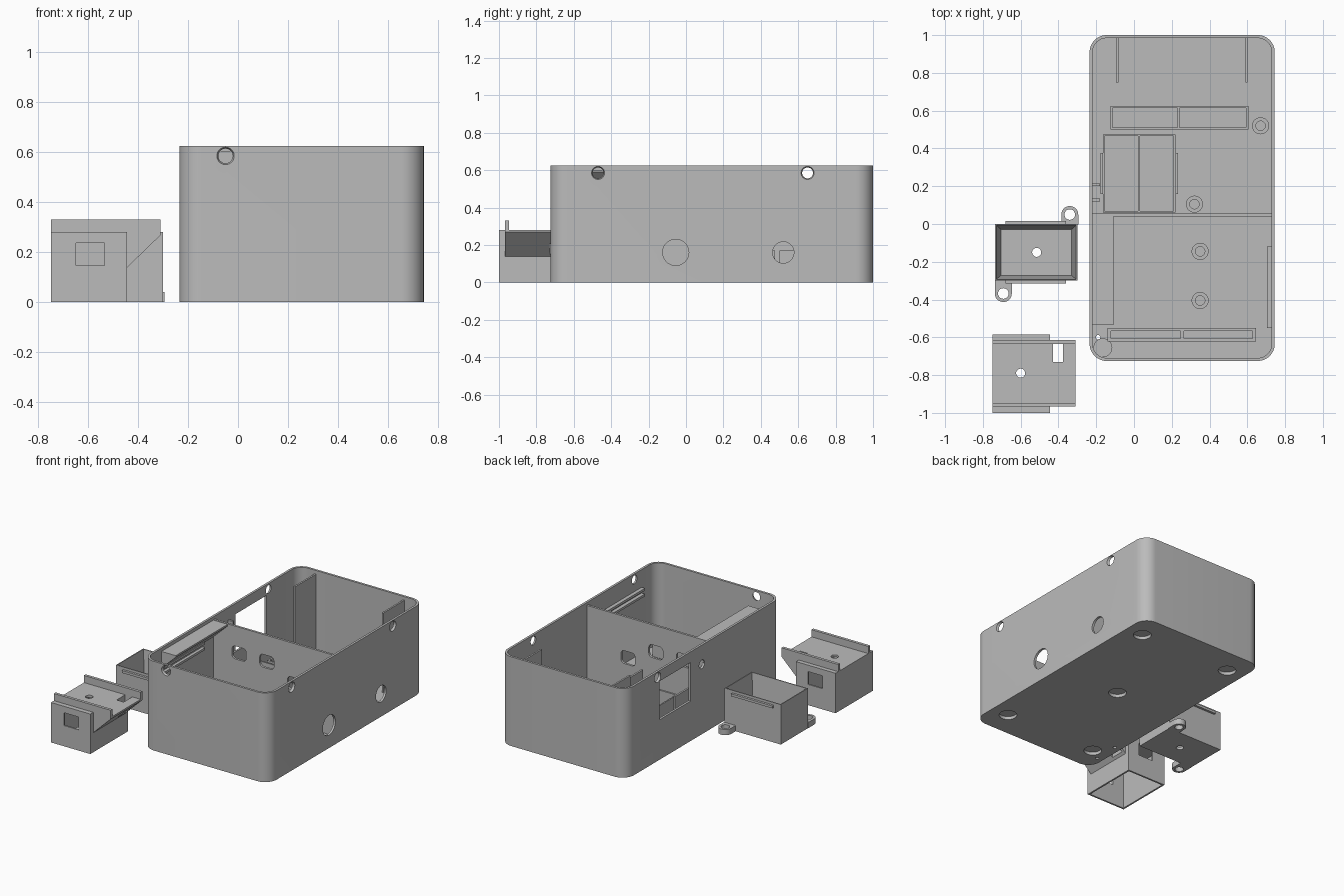
import bpy, bmesh, math

if "Cube" in bpy.data.objects:
    bpy.data.objects.remove(bpy.data.objects["Cube"])

grey = bpy.data.materials.new("plain grey")
grey.diffuse_color = (0.5, 0.5, 0.5, 1)
grey.use_nodes = True
grey.node_tree.nodes["Principled BSDF"].inputs["Base Color"].default_value = grey.diffuse_color


def prism(name, pts, axis, lo, hi, pts2=None):
    """Extrude a 2D profile along an axis; pts2 gives a different far end."""
    put = {"x": lambda a, b, h: (h, a, b),
           "y": lambda a, b, h: (a, h, b),
           "z": lambda a, b, h: (a, b, h)}[axis]
    bm = bmesh.new()
    r1 = [bm.verts.new(put(a, b, lo)) for a, b in pts]
    r2 = [bm.verts.new(put(a, b, hi)) for a, b in (pts2 or pts)]
    bm.faces.new(r1)
    bm.faces.new(r2)
    n = len(pts)
    for i in range(n):
        j = (i + 1) % n
        bm.faces.new((r1[i], r1[j], r2[j], r2[i]))
    bmesh.ops.recalc_face_normals(bm, faces=bm.faces)
    me = bpy.data.meshes.new(name)
    bm.to_mesh(me)
    bm.free()
    me.materials.append(grey)
    ob = bpy.data.objects.new(name, me)
    bpy.context.collection.objects.link(ob)
    return ob


def rect(a0, a1, b0, b1, r=0, seg=8):
    if r == 0:
        return [(a0, b0), (a1, b0), (a1, b1), (a0, b1)]
    out = []
    for ca, cb, q in ((a1 - r, b1 - r, 0), (a0 + r, b1 - r, 1),
                      (a0 + r, b0 + r, 2), (a1 - r, b0 + r, 3)):
        for i in range(seg + 1):
            t = (q + i / seg) * math.pi / 2
            out.append((ca + r * math.cos(t), cb + r * math.sin(t)))
    return out


def circle(a, b, r, n=32):
    return [(a + r * math.cos(2 * math.pi * i / n),
             b + r * math.sin(2 * math.pi * i / n)) for i in range(n)]


def box(name, x0, x1, y0, y1, z0, z1):
    return prism(name, rect(x0, x1, y0, y1), "z", z0, z1)


def cut(ob, cutters):
    bpy.context.view_layer.objects.active = ob
    for c in cutters:
        m = ob.modifiers.new("cut", "BOOLEAN")
        m.operation, m.solver, m.object = "DIFFERENCE", "EXACT", c
        bpy.ops.object.modifier_apply(modifier=m.name)
        bpy.data.objects.remove(c)


def smooth(ob):
    bpy.ops.object.select_all(action="DESELECT")
    ob.select_set(True)
    bpy.context.view_layer.objects.active = ob
    bpy.ops.object.shade_smooth_by_angle(angle=math.radians(30))


# main case: rounded open box
X0, X1, Y0, Y1, H, W, F = -0.235, 0.745, -0.725, 1.0, 0.625, 0.016, 0.04
case = prism("case", rect(X0, X1, Y0, Y1, 0.09, 12), "z", 0, H)
cuts = [prism("cavity", rect(X0 + W, X1 - W, Y0 + W, Y1 - W, 0.074, 12), "z", F, 1)]
# countersunk screw holes near the rim
S, L = 0.024, 0.036
for y in (-0.47, 0.65):
    cuts.append(prism("screw", circle(y, 0.585, S), "x", X1 - 0.03, X1 + 0.003,
                      circle(y, 0.585, L)))
cuts.append(prism("screw", circle(0.65, 0.585, L), "x", X0 - 0.003, X0 + 0.03,
                  circle(0.65, 0.585, S)))
cuts.append(prism("screw", circle(-0.05, 0.585, L), "y", Y0 - 0.003, Y0 + 0.03,
                  circle(-0.05, 0.585, S)))
# side ports, left window and left button hole
cuts.append(prism("port", circle(-0.055, 0.16, 0.07), "x", 0.7, 0.8))
cuts.append(prism("port", circle(0.52, 0.16, 0.057), "x", 0.7, 0.8))
cuts.append(prism("window", rect(0.285, 0.63, 0.28, 0.55), "x", -0.3, -0.2))
cuts.append(prism("button", circle(0.16, 0.49, 0.03), "x", -0.3, -0.2))
# round foot recesses and small holes in the underside
for x, y in ((0.255, 0.137), (0.615, 0.817), (-0.105, 0.817),
             (0.615, -0.543), (-0.105, -0.543)):
    cuts.append(prism("recess", circle(x, y, 0.058), "z", -0.1, 0.022))
for y in (-0.6, -0.42):
    cuts.append(prism("pin", circle(-0.19, y, 0.012, 16), "z", -0.1, 0.1))
cut(case, cuts)
smooth(case)

# partition with rounded cable openings
part = box("partition", X0 + 0.01, X1 - 0.01, 0.04, 0.056, F - 0.01, 0.605)
cut(part, [prism("opening", rect(x - 0.055, x + 0.055, z - 0.045, z + 0.045, 0.025, 4),
                 "y", 0, 0.1) for x, z in ((-0.02, 0.42), (0.195, 0.42), (0.41, 0.32))])
smooth(part)

# triangular shelf and board rails on the side walls
prism("wedge_shelf", [(-0.225, 0.48), (-0.108, 0.59), (-0.108, 0.602), (-0.225, 0.602)],
      "y", -0.535, 0.042)
for z in (0.445, 0.485):
    box("left_rail", -0.225, -0.198, -0.53, -0.08, z, z + 0.016)
    box("right_rail", 0.703, 0.735, -0.55, -0.12, z, z + 0.016)
for y in (0.12, 0.2):
    box("button_bracket", -0.225, -0.18, y, y + 0.015, 0.44, 0.54)

# guide fins on the back wall
for x in (-0.095, 0.59):
    box("guide_fin", x, x + 0.012, 0.75, 0.99, F - 0.01, 0.6)

# floor sockets with paired pockets
for x0, x1, y0, y1, xm, t, top in ((-0.125, 0.605, 0.5, 0.625, 0.235, 0.012, 0.17),
                                   (-0.14, 0.645, -0.622, -0.55, 0.255, 0.017, 0.17),
                                   (-0.165, 0.22, 0.06, 0.475, 0.027, 0.01, 0.17)):
    s = box("floor_socket", x0, x1, y0, y1, F - 0.01, top)
    cut(s, [box("pocket", a, b, y0 + t, y1 - t, F + 0.005, 1)
            for a, b in ((x0 + t, xm - t / 2), (xm + t / 2, x1 - t))])
for x in (-0.178, 0.22):
    box("socket_clip", x, x + 0.013, 0.16, 0.375, F - 0.01, 0.33)

# screw standoffs on the floor
for x, y in ((0.67, 0.52), (0.32, 0.105), (0.35, -0.145), (0.35, -0.405)):
    s = prism("standoff", circle(x, y, 0.045), "z", F - 0.005, 0.08)
    cut(s, [prism("bore", circle(x, y, 0.025), "z", F + 0.005, 0.2)])
    smooth(s)
smooth(prism("corner_boss", circle(-0.165, -0.655, 0.05), "z", F - 0.005, 0.07))

# loose tray with sloping inner walls
tray = box("tray", -0.735, -0.3, -0.3, 0.0, 0, 0.28)
cut(tray, [prism("hollow", rect(-0.705, -0.33, -0.272, -0.028), "z", 0.02, 0.285,
                 rect(-0.729, -0.306, -0.294, -0.006)),
           prism("drain", circle(-0.515, -0.15, 0.024), "z", -0.1, 0.1)])
box("tray_ridge_back", -0.68, -0.36, -0.002, 0.016, 0.245, 0.262)
box("tray_ridge_front", -0.68, -0.36, -0.316, -0.298, 0.245, 0.262)

# tray screw lugs
for x, y, b0, b1 in ((-0.34, 0.05, -0.002, 0.05), (-0.692, -0.368, -0.368, -0.298)):
    r = 0.045
    lug = prism("tray_lug", circle(x, y, r), "z", 0.0, 0.04)
    web = box("tray_lug_web", x - r, x + r, b0, b1, 0.0, 0.04)
    for o in (lug, web):
        cut(o, [prism("bore", circle(x, y, 0.028), "z", -0.1, 0.1)])
    smooth(lug)

# loose cover: hollow body, open underneath
body = box("cover_body", -0.75, -0.445, -1.0, -0.585, 0, 0.28)
cut(body, [box("hollow", -0.738, -0.457, -0.988, -0.597, -0.1, 0.265),
           prism("window", rect(-0.65, -0.535, 0.145, 0.235), "y", -1.1, -0.5),
           prism("hole", circle(-0.6, -0.79, 0.024), "z", 0.2, 0.4)])
# sloped nose with a slot
nose = prism("cover_nose", [(-0.447, 0.135), (-0.31, 0.268), (-0.31, 0.28), (-0.447, 0.28)],
             "y", -0.967, -0.615)
cut(nose, [box("slot", -0.43, -0.4, -0.73, -0.635, 0.1, 0.4),
           box("slot", -0.401, -0.375, -0.73, -0.635, 0.1, 0.4)])
# rails along the cover top
for y in (-0.967, -0.635):
    box("cover_rail", -0.75, -0.31, y, y + 0.02, 0.275, 0.33)
